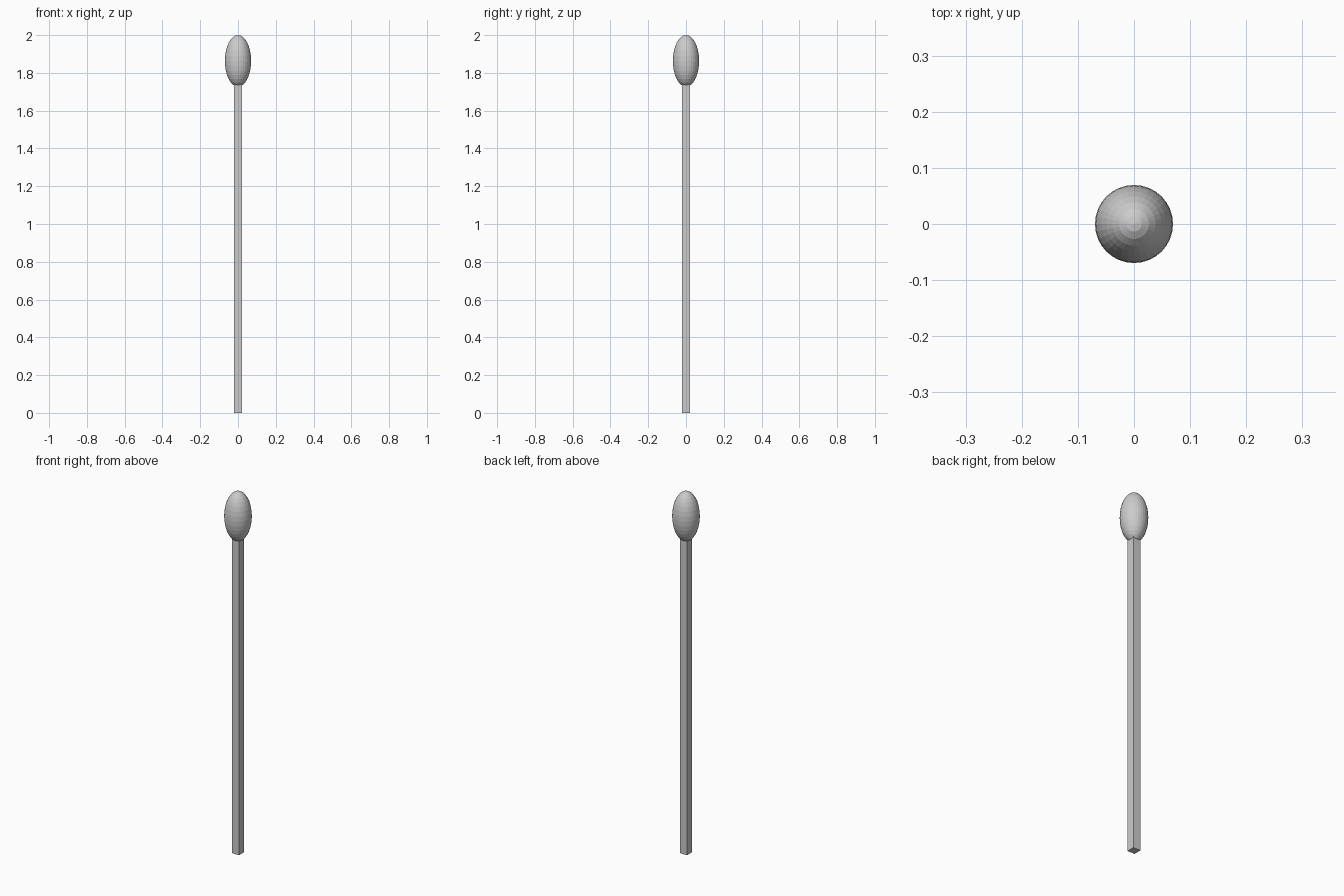
import bpy

if "Cube" in bpy.data.objects:
    bpy.data.objects.remove(bpy.data.objects["Cube"])

STICK_WIDTH = 0.044
HEAD_RADIUS = 0.0695
HEAD_HALF_HEIGHT = 0.1365
HEAD_CENTRE = 2.0 - HEAD_HALF_HEIGHT
STICK_TOP = HEAD_CENTRE - HEAD_HALF_HEIGHT + 0.02  # tucked into the head

# Square stick
bpy.ops.mesh.primitive_cube_add(size=1, location=(0, 0, STICK_TOP / 2))
stick = bpy.context.object
stick.name = "stick"
stick.scale = (STICK_WIDTH, STICK_WIDTH, STICK_TOP)
bpy.ops.object.transform_apply(location=False, rotation=False, scale=True)

# Faceted egg-shaped head
bpy.ops.mesh.primitive_uv_sphere_add(segments=32, ring_count=16, radius=1,
                                     location=(0, 0, HEAD_CENTRE))
head = bpy.context.object
head.name = "head"
head.scale = (HEAD_RADIUS, HEAD_RADIUS, HEAD_HALF_HEIGHT)
bpy.ops.object.transform_apply(location=False, rotation=False, scale=True)
